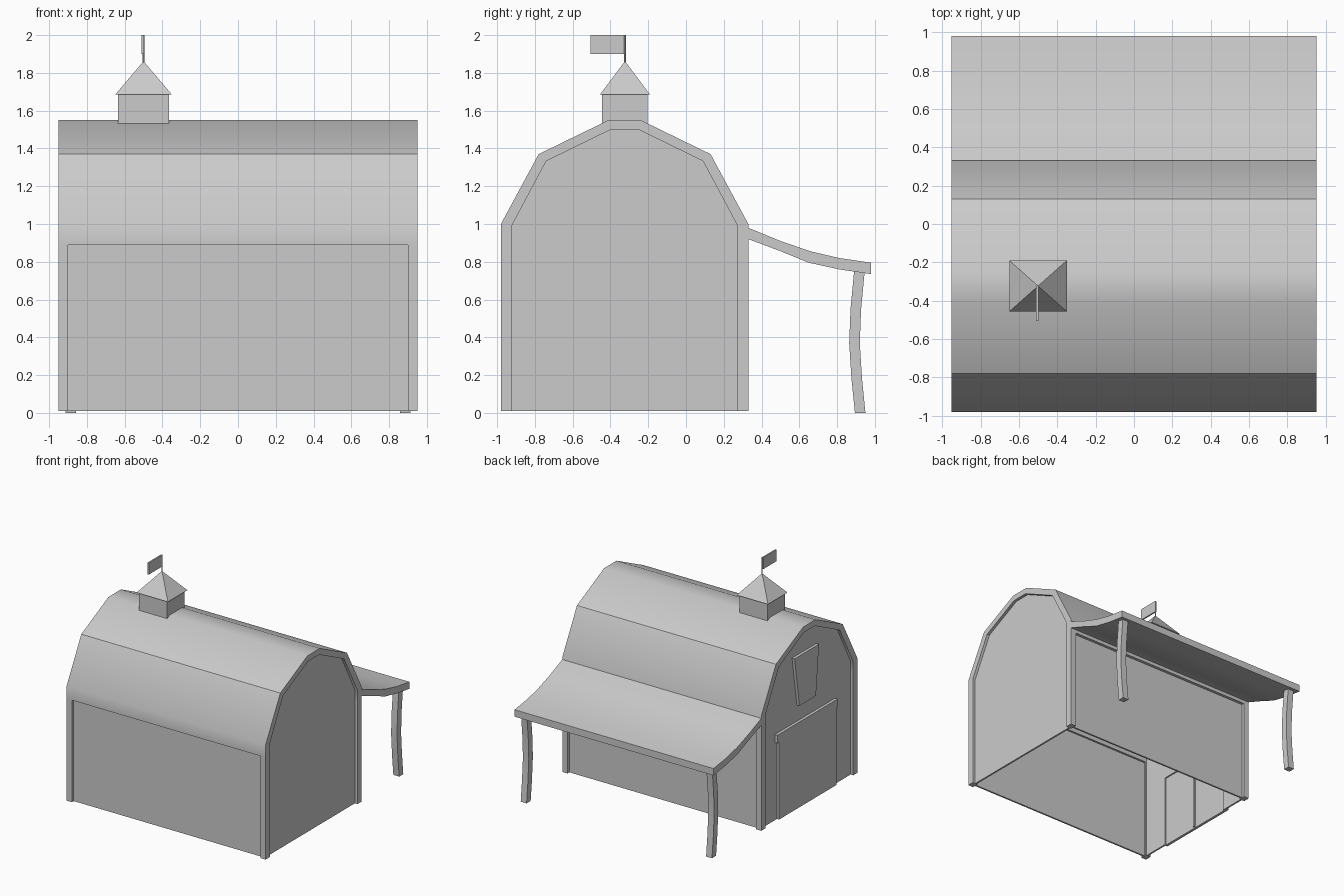
import bpy, bmesh, math
from mathutils import Matrix

if "Cube" in bpy.data.objects:
    bpy.data.objects.remove(bpy.data.objects["Cube"])

YC = -0.325  # centre line of the barn body


def finish(name, bm, smooth=False):
    bmesh.ops.recalc_face_normals(bm, faces=bm.faces)
    me = bpy.data.meshes.new(name)
    bm.to_mesh(me)
    bm.free()
    ob = bpy.data.objects.new(name, me)
    bpy.context.collection.objects.link(ob)
    if smooth:
        bpy.ops.object.select_all(action='DESELECT')
        ob.select_set(True)
        bpy.context.view_layer.objects.active = ob
        bpy.ops.object.shade_smooth_by_angle(angle=math.radians(30))
    return ob


def prism(name, pts, x0, x1, smooth=False):
    """Extrude a y-z outline from x0 to x1."""
    bm = bmesh.new()
    f = bm.faces.new([bm.verts.new((x0, y, z)) for y, z in pts])
    r = bmesh.ops.extrude_face_region(bm, geom=[f])
    vs = [v for v in r['geom'] if isinstance(v, bmesh.types.BMVert)]
    bmesh.ops.translate(bm, verts=vs, vec=(x1 - x0, 0, 0))
    return finish(name, bm, smooth)


def box(name, x0, x1, y0, y1, z0, z1):
    return prism(name, [(y0, z0), (y1, z0), (y1, z1), (y0, z1)], x0, x1)


def both_sides(half):
    """Mirror half an arch (offset from centre, z) into a full arch."""
    return [(YC - d, z) for d, z in half] + [(YC + d, z) for d, z in reversed(half)]


# Gambrel roof shell
outer = both_sides([(0.655, 0.89), (0.655, 1.0), (0.455, 1.37), (0.085, 1.55)])
inner = both_sides([(0.598, 0.89), (0.598, 0.99), (0.415, 1.333), (0.073, 1.50)])
prism("barn_roof", outer + inner[::-1], -0.95, 0.95, True)

# Corner posts and recessed long walls
for s, side in ((-1, "front"), (1, "back")):
    ya, yb = sorted((YC + s * 0.655, YC + s * 0.598))
    for x, end in ((-0.925, "left"), (0.925, "right")):
        box(f"{side}_{end}_corner_post", x - 0.025, x + 0.025, ya, yb, 0.01, 0.89)
    ya, yb = sorted((YC + s * 0.63, YC + s * 0.615))
    box(f"{side}_wall", -0.91, 0.91, ya, yb, 0.01, 0.895)

# Gable walls, the left one with a doorway
arch = both_sides([(0.605, 0.01), (0.605, 0.99), (0.42, 1.338), (0.075, 1.505)])
doorway = [(0.05, 0.01), (0.05, 0.64), (-0.69, 0.64), (-0.69, 0.01)]
prism("right_gable_wall", arch, 0.91, 0.925)
prism("left_gable_wall", arch + doorway, -0.925, -0.91)

# Barn door, its rail, inner batten and the hayloft door
box("barn_door", -0.945, -0.922, -0.70, 0.08, 0.01, 0.68)
box("door_batten", -0.923, -0.91, -0.335, -0.315, 0.02, 0.64)
box("door_rail", -0.95, -0.92, -0.71, 0.11, 0.68, 0.75)
prism("hayloft_door", [(-0.125, 1.32), (-0.456, 1.32), (-0.415, 0.89), (-0.19, 0.89)],
      -0.95, -0.92)

# Sagging lean-to roof
top = [(0.33, 0.98), (0.50, 0.91), (0.66, 0.855), (0.81, 0.82), (0.98, 0.795)]
under = [(0.98, 0.735), (0.81, 0.76), (0.65, 0.795), (0.49, 0.86), (0.33, 0.92)]
prism("lean_to_roof", [(0.31, 0.985)] + top + under + [(0.31, 0.92)], -0.95, 0.95, True)

# Bowed lean-to posts
bow = [(0.922, 0.0), (0.904, 0.18), (0.892, 0.37), (0.899, 0.55), (0.918, 0.75)]
outline = [(y - 0.028, z) for y, z in bow] + [(y + 0.028, z) for y, z in reversed(bow)]
for x, end in ((-0.885, "left"), (0.885, "right")):
    prism(f"{end}_lean_to_post", outline, x - 0.028, x + 0.028, True)

# Cupola with pyramid roof
box("cupola_base", -0.635, -0.365, -0.445, -0.205, 1.53, 1.69)
bm = bmesh.new()
base = [bm.verts.new((x, y, 1.685)) for x, y in
        ((-0.65, -0.456), (-0.35, -0.456), (-0.35, -0.19), (-0.65, -0.19))]
apex = bm.verts.new((-0.5, -0.323, 1.862))
bm.faces.new(base)
for i in range(4):
    bm.faces.new((base[i], base[(i + 1) % 4], apex))
finish("cupola_roof", bm)

# Flagpole and flag
bm = bmesh.new()
bmesh.ops.create_cone(bm, cap_ends=True, segments=8, radius1=0.005, radius2=0.005,
                      depth=0.16, matrix=Matrix.Translation((-0.5, -0.323, 1.92)))
finish("flagpole", bm)
box("flag", -0.511, -0.498, -0.505, -0.325, 1.90, 2.0)
